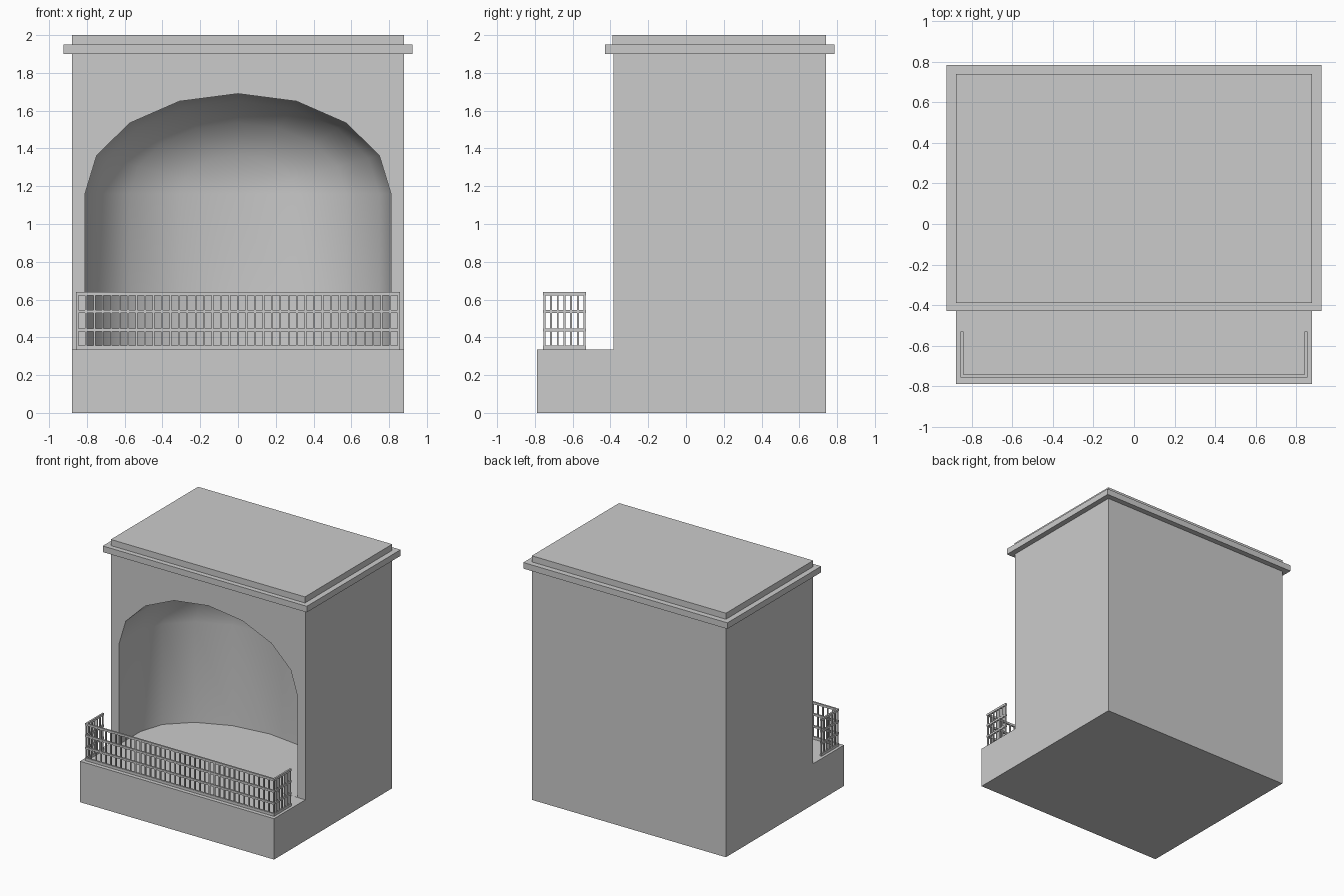
import bpy, bmesh
from math import sin, cos, pi

if "Cube" in bpy.data.objects:
    bpy.data.objects.remove(bpy.data.objects["Cube"])

FRONT, BACK, FLOOR, W = -0.385, 0.74, 0.335, 0.88


def make_object(name, bm):
    bmesh.ops.recalc_face_normals(bm, faces=bm.faces[:])
    mesh = bpy.data.meshes.new(name)
    bm.to_mesh(mesh)
    bm.free()
    ob = bpy.data.objects.new(name, mesh)
    bpy.context.collection.objects.link(ob)
    return ob


def add_box(bm, x0, x1, y0, y1, z0, z1):
    vs = bmesh.ops.create_cube(bm, size=1)["verts"]
    for v in vs:
        v.co.x = x0 if v.co.x < 0 else x1
        v.co.y = y0 if v.co.y < 0 else y1
        v.co.z = z0 if v.co.z < 0 else z1


def box(name, *dims):
    bm = bmesh.new()
    add_box(bm, *dims)
    return make_object(name, bm)


# body with front ledge: L-shaped side profile extruded across x
bm = bmesh.new()
profile = [(-0.79, 0), (BACK, 0), (BACK, 1.9), (FRONT, 1.9), (FRONT, FLOOR), (-0.79, FLOOR)]
face = bm.faces.new([bm.verts.new((-W, y, z)) for y, z in profile])
ext = bmesh.ops.extrude_face_region(bm, geom=[face])["geom"]
bmesh.ops.translate(bm, vec=(2 * W, 0, 0), verts=[e for e in ext if isinstance(e, bmesh.types.BMVert)])
body = make_object("body", bm)

# niche cutter: arched tunnel closing into a half dome
RX, RZ, SPRING, Y0, DEPTH, N = 0.81, 0.53, 1.16, -0.11, 0.52, 8


def arch(scale, y, bm):
    pts = [(RX * scale, FLOOR + 0.001)]
    for i in range(N + 1):
        a = pi * i / N
        pts.append((RX * scale * cos(a), SPRING + RZ * scale * sin(a)))
    pts.append((-RX * scale, FLOOR + 0.001))
    return [bm.verts.new((x, y, z)) for x, z in pts]


bm = bmesh.new()
rings = [arch(1, -0.6, bm)]
for k in range(5):
    t = pi / 2 * k / 4
    rings.append(arch(cos(t), Y0 + DEPTH * sin(t), bm))
for r, s in zip(rings, rings[1:]):
    for i in range(len(r) - 1):
        bm.faces.new((r[i], r[i + 1], s[i + 1], s[i]))
bm.faces.new(rings[0])
bm.faces.new([r[0] for r in rings] + [r[-1] for r in reversed(rings[:-1])])
bmesh.ops.remove_doubles(bm, verts=bm.verts[:], dist=1e-4)
cutter = make_object("niche_cutter", bm)
cutter.hide_render = True

mod = body.modifiers.new("niche", "BOOLEAN")
mod.operation, mod.solver, mod.object = "DIFFERENCE", "EXACT", cutter
bpy.context.view_layer.objects.active = body
body.select_set(True)
bpy.ops.object.modifier_apply(modifier="niche")
bpy.data.objects.remove(cutter)
bpy.ops.object.shade_smooth_by_angle(angle=0.7)

# cornice and roof slab
box("cornice", -0.925, 0.925, -0.43, 0.785, 1.9, 1.95)
box("roof_slab", -W, W, -0.39, BACK, 1.95, 2.0)

# balcony railing: horizontal rails and balusters on three sides
X, YF, YB, T = 0.857, -0.757, -0.53, 0.014
bm = bmesh.new()
for z0, z1 in [(FLOOR, 0.357), (0.43, 0.446), (0.528, 0.545), (0.622, 0.64)]:
    add_box(bm, -X, X, YF, YF + T, z0, z1)
    for s in (-1, 1):
        add_box(bm, *sorted((s * X, s * (X - T))), YF + T, YB, z0, z1)
make_object("rails", bm)

bm = bmesh.new()
H = 0.005


def baluster(x, y):
    add_box(bm, x - H, x + H, y - H, y + H, FLOOR, 0.63)


for i in range(39):
    baluster((X - T / 2) * (2 * i / 38 - 1), YF + T / 2)
for i in range(1, 7):
    for s in (-1, 1):
        baluster(s * (X - T / 2), YF + T / 2 + i * (YB - YF - T) / 6)
make_object("balusters", bm)
